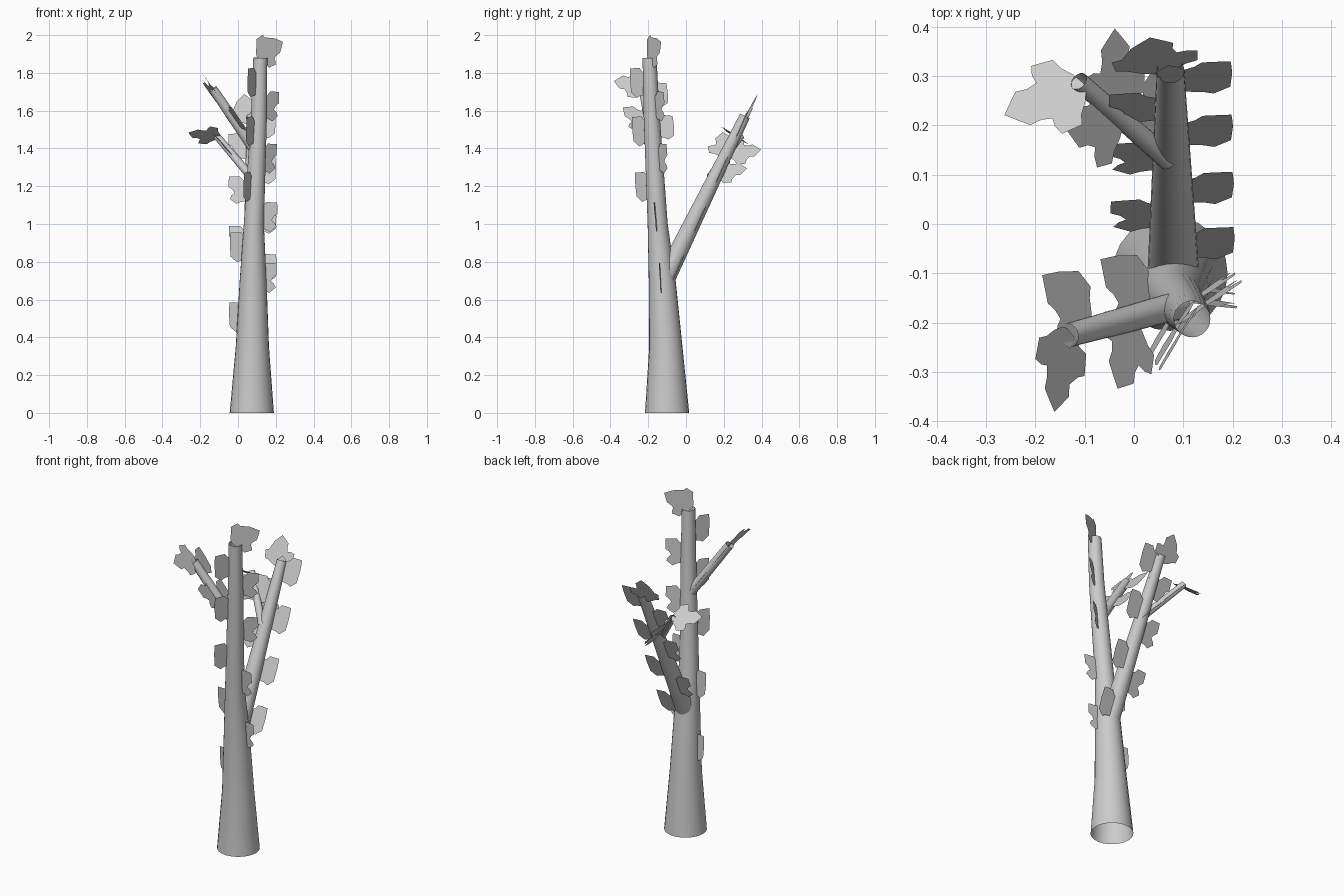
import bpy, bmesh, math
from mathutils import Vector as V

if "Cube" in bpy.data.objects:
    bpy.data.objects.remove(bpy.data.objects["Cube"])

grey = bpy.data.materials.new("plain_grey")
grey.use_nodes = True
grey.diffuse_color = (0.6, 0.6, 0.6, 1)
grey.node_tree.nodes["Principled BSDF"].inputs["Base Color"].default_value = (0.6, 0.6, 0.6, 1)

SIDES = 24


def finish(bm, name):
    mesh = bpy.data.meshes.new(name)
    bm.to_mesh(mesh)
    bm.free()
    mesh.materials.append(grey)
    obj = bpy.data.objects.new(name, mesh)
    bpy.context.collection.objects.link(obj)
    return obj


def tube(name, path, level_start=False):
    """Open tapering tube through (point, radius) pairs."""
    bm = bmesh.new()
    pts = [V(p) for p, r in path]
    rings = []
    for i, (p, r) in enumerate(path):
        axis = (pts[min(i + 1, len(pts) - 1)] - pts[max(i - 1, 0)]).normalized()
        if i == 0 and level_start:
            axis = V((0, 0, 1))
        a = V((0, 1, 0)).cross(axis).normalized()
        b = axis.cross(a)
        angles = [2 * math.pi * k / SIDES for k in range(SIDES)]
        rings.append([bm.verts.new(pts[i] + r * (math.cos(t) * a + math.sin(t) * b)) for t in angles])
    for low, high in zip(rings, rings[1:]):
        for k in range(SIDES):
            n = (k + 1) % SIDES
            bm.faces.new((low[k], low[n], high[n], high[k])).smooth = True
    return finish(bm, name)


# Half outline of a broad three-lobed leaf: distance from stalk, half width
LOBES = [(0, .008), (.012, .035), (.03, .06), (.038, .084), (.06, .086), (.083, .088),
         (.09, .066), (.088, .046), (.11, .04), (.135, .043), (.155, .022)]


def leaf(name, base, direction, across):
    """Flat lobed leaf lying in the plane of direction and across."""
    u = V(direction).normalized()
    w = V(across)
    w = (w - w.dot(u) * u).normalized()
    outline = LOBES + [(.175, 0)] + [(d, -h) for d, h in reversed(LOBES)]
    bm = bmesh.new()
    bm.faces.new([bm.verts.new(V(base) + d * u + h * w) for d, h in outline])
    bmesh.ops.triangulate(bm, faces=bm.faces[:])
    return finish(bm, name)


def leaf_row(name, path, side, places, lean=.75):
    """Leaves leaning forward along a limb; places holds (fraction, +1 or -1)."""
    start, end = V(path[0][0]), V(path[1][0])
    along = (end - start).normalized()
    for i, (t, sign) in enumerate(places):
        out = V(side).normalized() * sign
        leaf(f"{name}_{i + 1}", start.lerp(end, t), out * lean + along * .75, out)


# Limbs
trunk = [((.073, -.1, 0), .117), ((.076, -.107, .35), .088), ((.08, -.126, .7), .071),
         ((.084, -.15, 1.0), .053), ((.112, -.183, 1.6), .042), ((.118, -.193, 1.88), .037)]
branch = [((.08, -.108, .716), .053), ((.074, .312, 1.572), .028)]
front_twig = [((.09, -.165, 1.39), .029), ((-.133, -.226, 1.715), .024)]
back_twig = [((.07, .13, 1.25), .022), ((-.112, .29, 1.465), .019)]

tube("trunk", trunk, level_start=True)
tube("rear_branch", branch)
tube("front_twig", front_twig)
tube("back_twig", back_twig)

# Trunk leaves: the lower ones point sideways, the upper ones turn to front and back
lower, middle, upper, top = (trunk[i:i + 2] for i in range(1, 5))
leaf_row("low_trunk_leaf", lower, (1, -.1, 0), [(.31, -1), (.91, 1)])
leaf_row("mid_trunk_leaf", middle, (1, -.1, 0), [(.43, -1), (.97, 1)])
leaf_row("front_trunk_leaf", upper, (-.5, -.83, 0), [(.25, 1), (.74, 1)])
leaf_row("back_trunk_leaf", upper, (.8, .55, 0), [(.5, 1), (.96, 1)])
leaf_row("high_trunk_leaf", top, (-.5, -.83, 0), [(.36, 1)])
leaf("trunk_tip_leaf", (.1, -.205, 1.885), (.78, .42, .45), (0, 0, 1))

# Rear branch leaves grow from the underside, nearing the centre line at the tip
underside = [((.08, -.075, .70), 0), branch[1]]
leaf_row("branch_leaf", underside, (1, .06, 0),
         [(.03, 1), (.2, -1), (.32, 1), (.5, -1), (.62, 1), (.76, -1), (.9, 1)])
leaf("branch_tip_leaf", (.05, .305, 1.53), (-.1, .42, .9), (1, .12, 0))

# Twig leaves
leaf_row("front_twig_leaf", front_twig, (.25, -.97, 0), [(.27, -1), (.41, 1), (.8, -1)], .85)
leaf("front_twig_tip_leaf", (-.14, -.21, 1.73), (-.12, -.95, .15), (-.57, 0, .8))
leaf_row("back_twig_leaf", back_twig, (.5, .6, -.5), [(.12, 1), (.5, -1), (.58, 1)])
leaf("back_twig_tip_leaf", (-.10, .28, 1.46), (-.83, -.3, .12), (-.25, .78, -.5))
